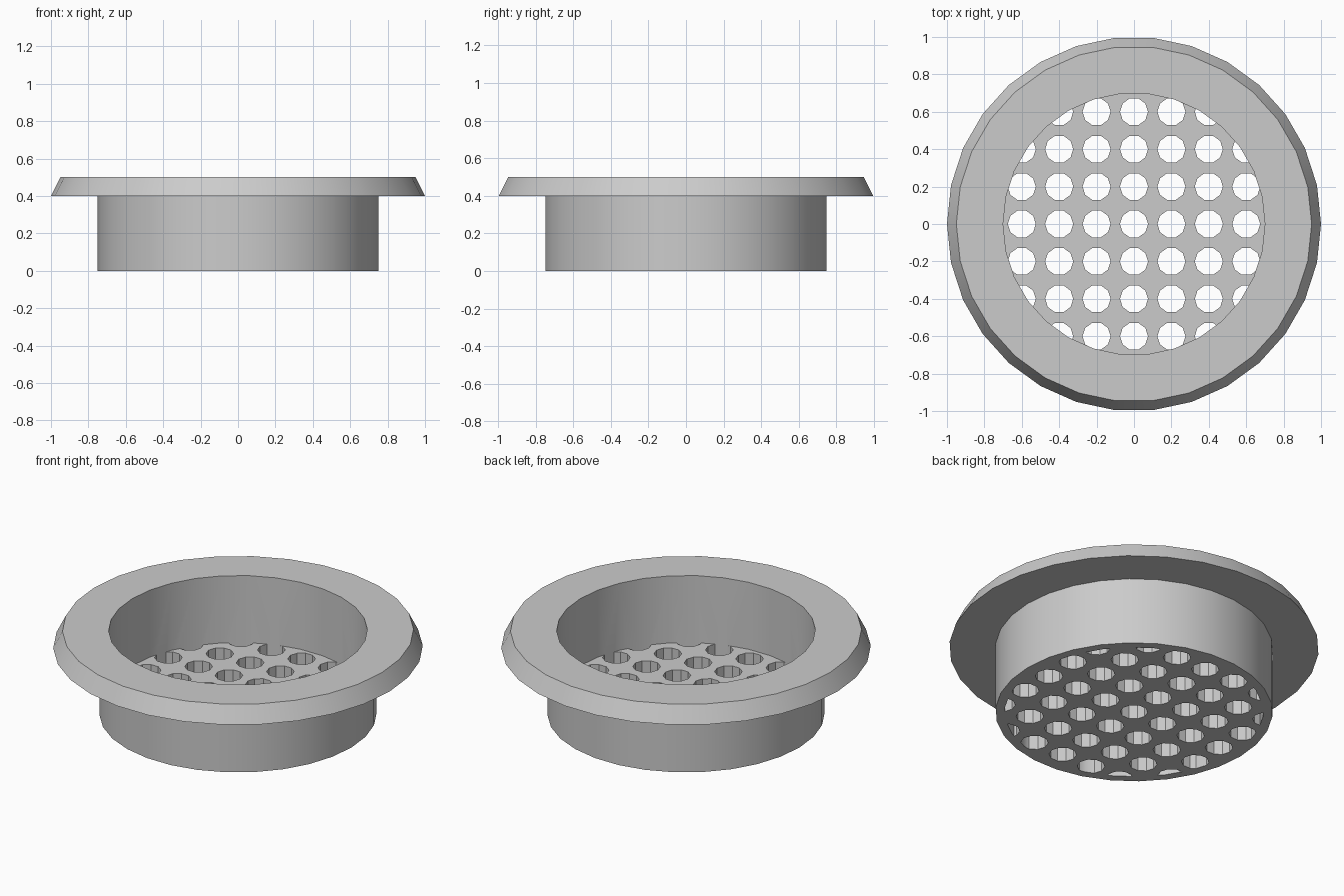
import bpy, bmesh, math

cube = bpy.data.objects.get("Cube")
if cube:
    bpy.data.objects.remove(cube, do_unlink=True)

SIDES, HOLE_SIDES = 30, 10
FLOOR = 0.1
INNER_R, TUBE_R, FLANGE_R = 0.7, 0.75, 1.0

grey = bpy.data.materials.new("plain grey")
grey.use_nodes = True
colour = (0.6, 0.6, 0.6, 1)
grey.diffuse_color = colour
grey.node_tree.nodes["Principled BSDF"].inputs["Base Color"].default_value = colour


def add_lathe(bm, profile, sides, cx=0, cy=0):
    """Closed solid from (radius, height) pairs listed bottom to top."""
    rings = []
    for r, z in profile:
        angles = [math.tau * i / sides for i in range(sides)]
        rings.append([bm.verts.new((cx + r * math.cos(a), cy + r * math.sin(a), z)) for a in angles])
    for low, high in zip(rings, rings[1:]):
        for i in range(sides):
            j = (i + 1) % sides
            bm.faces.new((low[i], low[j], high[j], high[i]))
    bm.faces.new(rings[0][::-1])
    bm.faces.new(rings[-1])


def make_object(name, bm):
    mesh = bpy.data.meshes.new(name)
    bm.to_mesh(mesh)
    bm.free()
    mesh.materials.append(grey)
    ob = bpy.data.objects.new(name, mesh)
    bpy.context.collection.objects.link(ob)
    return ob


def subtract(target, cutter):
    mod = target.modifiers.new("cut", "BOOLEAN")
    mod.operation = "DIFFERENCE"
    mod.solver = "EXACT"
    mod.object = cutter
    bpy.ops.object.select_all(action="DESELECT")
    bpy.context.view_layer.objects.active = target
    target.select_set(True)
    bpy.ops.object.modifier_apply(modifier=mod.name)
    bpy.data.objects.remove(cutter, do_unlink=True)


# Solid outer shape: tube with a bevelled flange on top
bm = bmesh.new()
add_lathe(bm, [(TUBE_R, 0), (TUBE_R, 0.4), (FLANGE_R, 0.4), (0.95, 0.5)], SIDES)
body = make_object("strainer_cup", bm)

# Square grid of holes
bm = bmesh.new()
for ix in range(-3, 4):
    for iy in range(-3, 4):
        add_lathe(bm, [(0.075, -0.3), (0.075, 0.2)], HOLE_SIDES, ix * 0.2, iy * 0.2)
holes = make_object("hole_cutter", bm)

# Perforated slab that shapes the floor
bm = bmesh.new()
add_lathe(bm, [(1.2, -0.2), (1.2, FLOOR)], SIDES)
slab = make_object("floor_slab", bm)
subtract(slab, holes)

# Core: the cavity plus the holes, trimmed to the inner wall
bm = bmesh.new()
add_lathe(bm, [(INNER_R, -0.1), (INNER_R, 0.6)], SIDES)
core = make_object("cavity_core", bm)
subtract(core, slab)
subtract(body, core)

# Smooth round walls, crisp rims and hole facets
bpy.ops.object.select_all(action="DESELECT")
bpy.context.view_layer.objects.active = body
body.select_set(True)
bpy.ops.object.shade_smooth_by_angle(angle=math.radians(30))
